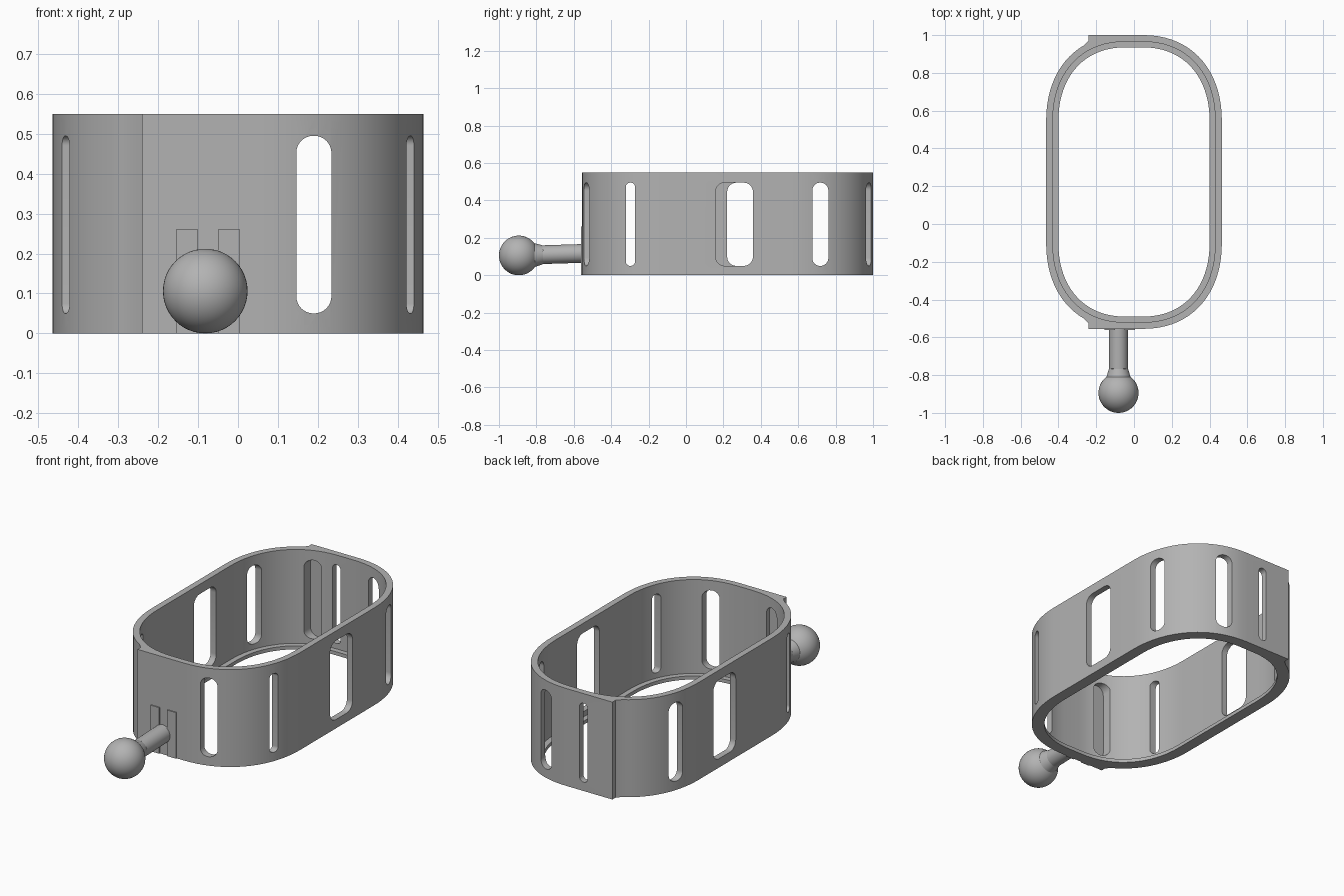
import bpy, bmesh, math
from mathutils import Vector, Matrix
from mathutils.geometry import interpolate_bezier

cube = bpy.data.objects.get("Cube")
if cube:
    bpy.data.objects.remove(cube, do_unlink=True)

grey = bpy.data.materials.new("plain_grey")
grey.use_nodes = True
COLOUR = (0.45, 0.45, 0.45, 1)
grey.diffuse_color = COLOUR
grey.node_tree.nodes["Principled BSDF"].inputs["Base Color"].default_value = COLOUR

MID_Y = 0.2225
HEIGHT = 0.55
PAD_X = -0.24


def make_object(name, bm):
    bmesh.ops.recalc_face_normals(bm, faces=bm.faces)
    mesh = bpy.data.meshes.new(name)
    bm.to_mesh(mesh)
    bm.free()
    mesh.materials.append(grey)
    obj = bpy.data.objects.new(name, mesh)
    bpy.context.collection.objects.link(obj)
    return obj


def prism(name, points, direction):
    bm = bmesh.new()
    face = bm.faces.new([bm.verts.new(p) for p in points])
    new = bmesh.ops.extrude_face_region(bm, geom=[face])["geom"]
    verts = [v for v in new if isinstance(v, bmesh.types.BMVert)]
    bmesh.ops.translate(bm, verts=verts, vec=direction)
    return make_object(name, bm)


def outline(inset, z, pad=False):
    """Rounded rectangle; pad adds the stepped overlap on both ends."""
    ax, ay = 0.465 - inset, 0.7775 - inset
    corner = interpolate_bezier(
        Vector((0.05, ay, 0)), Vector((0.31 - inset * 0.6, ay, 0)),
        Vector((ax, 0.5875 - inset * 0.6, 0)), Vector((ax, 0.3275, 0)), 20)
    right = [(p.x, p.y) for p in corner]
    left = [(-x, y) for x, y in reversed(right)]
    if pad:
        left = [p for p in left if p[0] < PAD_X] + [(PAD_X, ay - 0.028), (PAD_X, ay)]
    top = left + right
    loop = top + [(x, -y) for x, y in reversed(top)]
    return [(x, y + MID_Y, z) for x, y in loop]


def slot_cutter(axis, centre, width, start, end):
    """Round-ended upright slot pushed along x or y."""
    low, high = 0.05, 0.495
    r = min(width / 2 - 0.001, 0.05)
    points = []
    for k, (su, sv) in enumerate([(1, 1), (-1, 1), (-1, -1), (1, -1)]):
        cu = centre + su * (width / 2 - r)
        cv = high - r if sv > 0 else low + r
        for i in range(9):
            a = (k + i / 8) * math.pi / 2
            u, v = cu + r * math.cos(a), cv + r * math.sin(a)
            points.append((start, u, v) if axis == "x" else (u, start, v))
    step = end - start
    return prism("slot_cutter", points, (step, 0, 0) if axis == "x" else (0, step, 0))


def cut(target, cutter):
    mod = target.modifiers.new("cut", "BOOLEAN")
    mod.operation = "DIFFERENCE"
    mod.solver = "EXACT"
    mod.object = cutter
    bpy.context.view_layer.objects.active = target
    bpy.ops.object.modifier_apply(modifier=mod.name)
    bpy.data.objects.remove(cutter, do_unlink=True)


def smooth(obj):
    bpy.ops.object.select_all(action="DESELECT")
    obj.select_set(True)
    bpy.context.view_layer.objects.active = obj
    bpy.ops.object.shade_smooth_by_angle(angle=math.radians(30))


# Hollow band with a narrow inner lip along the bottom
band = prism("band_wall", outline(0, 0, pad=True), (0, 0, HEIGHT))
cut(band, prism("inside_cutter", outline(0.035, 0.02), (0, 0, 1)))
cut(band, prism("lip_cutter", outline(0.065, -0.1), (0, 0, 1)))

# Side slots: shared near the corners, one wide slot in each side
for side in (-1, 1):
    wide = 0.258 if side > 0 else 0.32
    for centre, width in ((-0.297, 0.05), (wide, 0.2), (0.718, 0.086)):
        cut(band, slot_cutter("x", centre, width, side * 0.3, side * 0.6))

# End slots, with blind recesses inside the overlap
for centre, width, start, end in (
        (0.19, 0.088, -0.7, -0.4), (0.19, 0.088, 0.85, 1.1),
        (-0.06, 0.05, 0.85, 1.1),
        (-0.19, 0.088, -0.535, -0.4), (-0.19, 0.088, 0.85, 0.98)):
    cut(band, slot_cutter("y", centre, width, start, end))
smooth(band)

# Thin mounting strips either side of the stem
for name, x in (("right_strip", -0.1275), ("left_strip", -0.0225)):
    bm = bmesh.new()
    bmesh.ops.create_cube(bm, size=1)
    bmesh.ops.scale(bm, vec=(0.055, 0.012, 0.26), verts=bm.verts)
    bmesh.ops.translate(bm, vec=(x, -0.555, 0.13), verts=bm.verts)
    make_object(name, bm)

# Ball
BALL = Vector((-0.082, -0.894, 0.106))
bm = bmesh.new()
bmesh.ops.create_uvsphere(bm, u_segments=48, v_segments=24, radius=0.106)
bmesh.ops.translate(bm, vec=BALL, verts=bm.verts)
smooth(make_object("ball", bm))


# Stem, flaring into the ball and rising slightly to the wall
def stem_part(name, start, end, r1, r2):
    span = end - start
    bm = bmesh.new()
    turn = span.to_track_quat("Z", "Y").to_matrix().to_4x4()
    bmesh.ops.create_cone(bm, cap_ends=True, segments=32, radius1=r1, radius2=r2,
                          depth=span.length,
                          matrix=Matrix.Translation((start + end) / 2) @ turn)
    smooth(make_object(name, bm))


neck = Vector((-0.082, -0.765, 0.11))
stem_part("stem_flare", Vector((-0.082, -0.81, 0.108)), neck, 0.064, 0.05)
stem_part("stem", neck, Vector((-0.082, -0.54, 0.117)), 0.05, 0.05)
